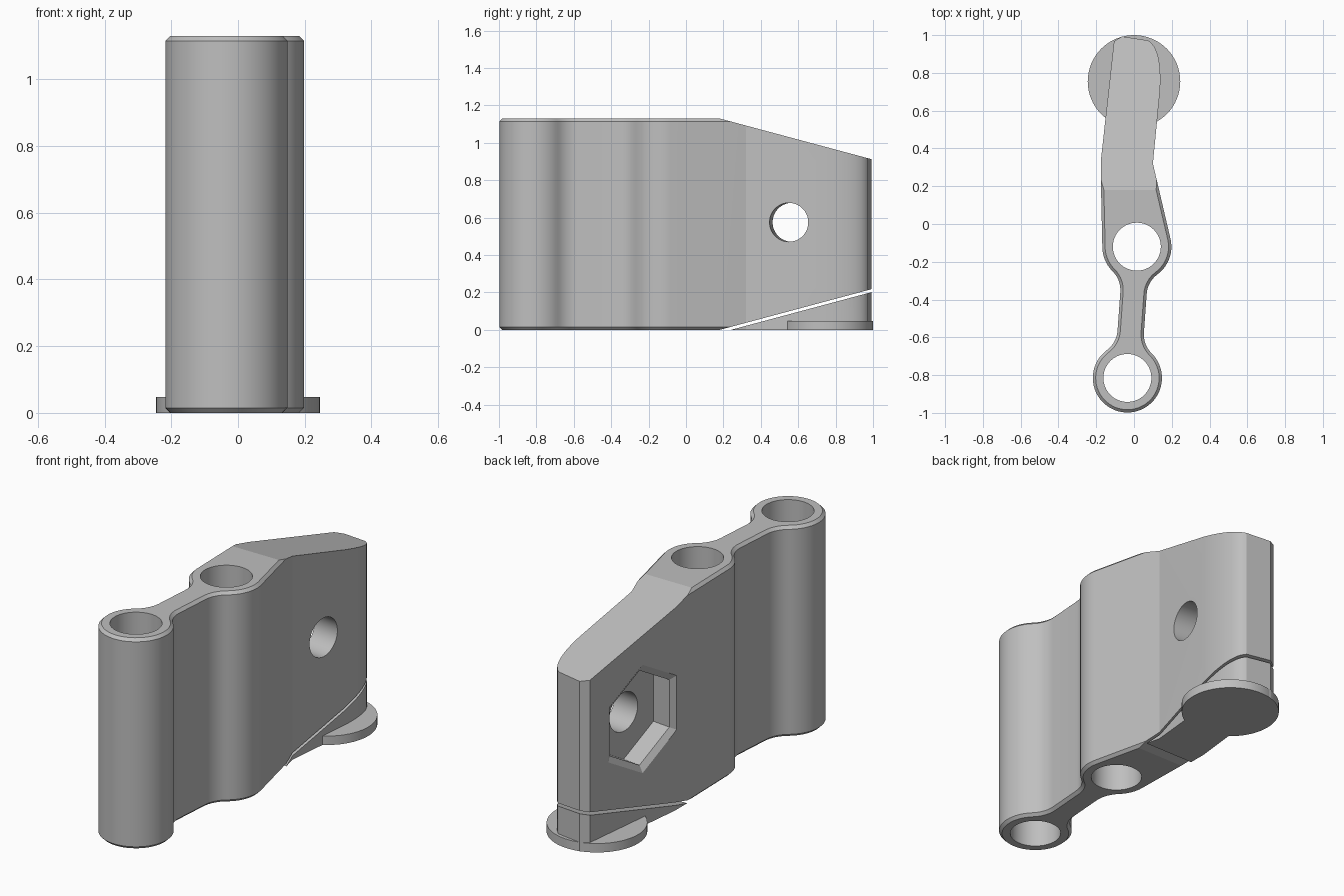
import bpy, bmesh
from math import pi, sin, cos, atan2, hypot, radians
from mathutils import Vector

if "Cube" in bpy.data.objects:
    bpy.data.objects.remove(bpy.data.objects["Cube"])

HEIGHT, CHAMFER, SLOPE, CUT_Y = 1.13, 0.015, 0.268, 0.18

grey = bpy.data.materials.new("plain grey")
grey.use_nodes = True
grey.diffuse_color = (0.52, 0.52, 0.52, 1)
grey.node_tree.nodes["Principled BSDF"].inputs["Base Color"].default_value = grey.diffuse_color


def loft(name, rings):
    """Closed solid through rings of matching points."""
    bm = bmesh.new()
    loops = [[bm.verts.new(p) for p in ring] for ring in rings]
    n = len(loops[0])
    for low, high in zip(loops, loops[1:]):
        for i in range(n):
            j = (i + 1) % n
            bm.faces.new((low[i], low[j], high[j], high[i]))
    bm.faces.new(loops[0][::-1])
    bm.faces.new(loops[-1])
    bmesh.ops.recalc_face_normals(bm, faces=bm.faces)
    mesh = bpy.data.meshes.new(name)
    bm.to_mesh(mesh)
    bm.free()
    mesh.materials.append(grey)
    obj = bpy.data.objects.new(name, mesh)
    bpy.context.collection.objects.link(obj)
    return obj


def activate(obj):
    bpy.ops.object.select_all(action='DESELECT')
    obj.select_set(True)
    bpy.context.view_layer.objects.active = obj


def cut(obj, cutter):
    cutter.hide_render = True
    mod = obj.modifiers.new("cut", 'BOOLEAN')
    mod.operation, mod.solver, mod.object = 'DIFFERENCE', 'EXACT', cutter
    activate(obj)
    bpy.ops.object.modifier_apply(modifier=mod.name)
    bpy.data.objects.remove(cutter)


def ring(centre, u, v, r, n, start=0.0):
    steps = [start + 2 * pi * i / n for i in range(n)]
    return [centre + u * (r * cos(a)) + v * (r * sin(a)) for a in steps]


def cylinder(name, base, axis, r, length, n=64):
    axis = axis.normalized()
    u = axis.orthogonal().normalized()
    v = axis.cross(u)
    return loft(name, [ring(base + axis * s, u, v, r, n) for s in (0, length)])


def wedge(name, profile):
    """Profile in y and z, extruded across x."""
    return loft(name, [[(x, y, z) for y, z in profile] for x in (-1, 1)])


def arc(c, r, a0, a1):
    n = max(4, int(abs(a1 - a0) / radians(6)))
    return [Vector((c[0] + r * cos(a0 + (a1 - a0) * i / n),
                    c[1] + r * sin(a0 + (a1 - a0) * i / n))) for i in range(n + 1)]


def polar(c, r, a):
    return c[0] + r * cos(a), c[1] + r * sin(a)


# Plan outline: two bosses joined by a filleted neck, then a bent tail
front, rear = (-0.035, -0.815), (0.015, -0.12)
R, FILLET, NECK = 0.183, 0.14, 0.07
t = atan2(rear[1] - front[1], rear[0] - front[0])
reach = R + FILLET
along = (reach ** 2 - (NECK + FILLET) ** 2) ** 0.5
phi = atan2(NECK + FILLET, along)

a, b, c = Vector((0.138, 0.71)), Vector((0.15, 0.93)), Vector((0.074, 0.972))
corner = [a * (1 - s) ** 2 + b * (2 * s * (1 - s)) + c * s * s
          for s in [i / 12 for i in range(13)]]
path = arc(front, R, t + phi, t - phi + 2 * pi)
path += arc(polar(front, reach, t - phi), FILLET, t - phi + pi, t + pi / 2)
path += arc(polar(rear, reach, t + pi + phi), FILLET, t + pi / 2, t + phi)
path += arc(rear, R, t + pi + phi, radians(373))
path += [Vector((0.10, 0.32))] + corner
path += [Vector(p) for p in ((-0.064, 0.993), (-0.106, 0.967), (-0.175, 0.34), (-0.175, 0.21))]
path += arc(rear, R, radians(178), t + pi - phi)
path += arc(polar(rear, reach, t + pi - phi), FILLET, t - phi, t - pi / 2)
path += arc(polar(front, reach, t + phi), FILLET, t - pi / 2, t + phi - pi)

outline = []
for p in path:
    if not outline or (p - outline[-1]).length > 1e-4:
        outline.append(p)
if (outline[0] - outline[-1]).length < 1e-4:
    outline.pop()


def inset(points, d):
    result = []
    for i, p in enumerate(points):
        e0 = (p - points[i - 1]).normalized()
        e1 = (points[(i + 1) % len(points)] - p).normalized()
        n = Vector((-e0.y - e1.y, e0.x + e1.x)).normalized()
        result.append(p + n * (d / max(0.5, n.dot(Vector((-e0.y, e0.x))))))
    return result


def level(points, z):
    return [(p.x, p.y, z) for p in points]


# Main body with chamfered flat ends
small = inset(outline, CHAMFER)
body = loft("main_body", [level(small, 0), level(outline, CHAMFER),
                          level(outline, HEIGHT - CHAMFER), level(small, HEIGHT)])

# Sloping top and underside of the tail
far = 1.5
rise = SLOPE * (far - CUT_Y)
lead = SLOPE * 0.2
cut(body, wedge("top_slope", [(CUT_Y - 0.2, HEIGHT + lead), (far, HEIGHT - rise), (far, 2)]))
cut(body, wedge("under_slope", [(CUT_Y - 0.2, -lead), (far, -1), (far, rise)]))

# Vertical pin bores
up = Vector((0, 0, 1))
for x, y in (front, rear):
    cut(body, cylinder("bore", Vector((x, y, -0.2)), up, 0.127, 1.6))

# Bolt hole and nut pocket, square to the tilted side
axis = Vector((-1, 0.11, 0)).normalized()
across = up.cross(axis)
seat = Vector((-0.15, 0.58, 0.575))
cut(body, cylinder("bolt_hole", seat - axis * 0.6, axis, 0.104, 1.0))
pocket = [(-0.125, 0.254), (-0.022, 0.254), (0, 0.293), (0.1, 0.293 + 0.001)]
cut(body, loft("nut_pocket", [ring(seat + axis * s, across, up, r, 6, pi / 6) for s, r in pocket]))

# Wedge support under the tail, separated by a thin gap
support = loft("tail_support", [level(outline, 0), level(outline, 0.5)])
GAP_Y = 0.24
cut(support, wedge("support_slope", [(-2, -0.5), (GAP_Y - 0.3, -SLOPE * 0.3),
                                     (far, SLOPE * (far - GAP_Y)), (far, 1), (-2, 1)]))

# Round foot disc
foot = cylinder("foot_disc", Vector((0, 0.755, 0)), up, 0.245, 0.048)

for obj in (body, support, foot):
    activate(obj)
    bpy.ops.object.shade_smooth_by_angle(angle=radians(13))
